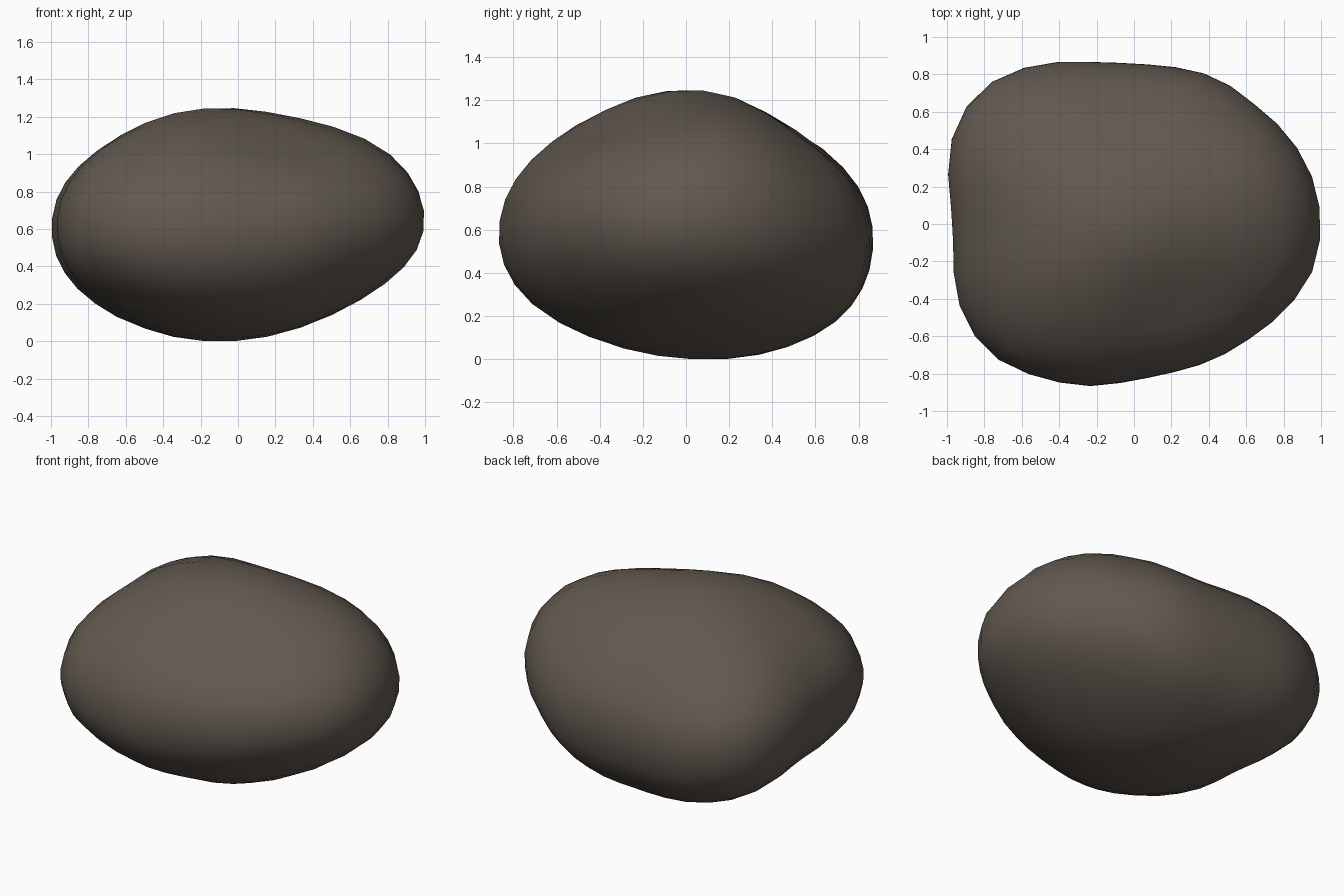
import bpy, bmesh, math
from mathutils import Vector

cube = bpy.data.objects.get("Cube")
if cube:
    bpy.data.objects.remove(cube, do_unlink=True)

# Plan outline: radius every 15 degrees, counter-clockwise from +x
OUTLINE = [1.0, .985, .95, .91, .90, .87, .86, .90, .99, 1.075, 1.09, 1.03,
           .97, 1.0, 1.04, 1.025, .955, .895, .835, .82, .84, .87, .93, .99]
HALF_HEIGHT = 0.627

# Swellings and hollows: direction, height, spread
BUMPS = [
    ((.4, -.5, -.75), .05, .45),     # full underside, front left
    ((-.15, -.75, -.6), .035, .4),   # full underside, front
    ((-.5, .5, -.65), .03, .4),      # full underside, back right
    ((.2, .75, -.6), .02, .35),      # full underside, back
    ((.72, .22, .65), .06, .4),      # upper left shoulder
    ((.35, -.5, .8), -.06, .4),      # hollow on the upper front left
    ((.05, .6, .78), -.03, .32),     # hollow on the upper back
]


def outline_radius(angle):
    """Smooth periodic interpolation of the plan outline."""
    n = len(OUTLINE)
    pos = (angle / math.tau * n) % n
    i, t = int(pos), pos % 1
    a, b, c, d = (OUTLINE[(i + k) % n] for k in (-1, 0, 1, 2))
    return b + t / 2 * (c - a + t * (2*a - 5*b + 4*c - d + t * (3*(b - c) + d - a)))


def stone_point(v):
    """Move a point of a unit sphere onto the stone."""
    angle = math.atan2(v.y, v.x)
    ring = math.hypot(v.x, v.y)
    lobes = 1 - 0.6 * v.z ** 4
    radius = ring * (0.92 + (outline_radius(angle) - 0.92) * lobes)
    # The crown and the belly lean away from the centre
    lean = v.z ** 2
    x = radius * math.cos(angle) - 0.10 * lean
    y = radius * math.sin(angle) + (0.0 if v.z > 0 else 0.11) * lean
    # Shoulders drop below a true ellipsoid, front and back sag
    shoulder = (2 * ring * v.z) ** 2
    z = HALF_HEIGHT * (v.z - math.copysign(0.05 * shoulder, v.z))
    z -= 0.055 * v.y ** 2 + 0.015 * v.y - 0.015 * v.x
    point = Vector((x, y, z))
    for direction, height, spread in BUMPS:
        distance = (v - Vector(direction).normalized()).length
        point += v * height * math.exp(-(distance / spread) ** 2)
    return point


# Stone body from an evenly divided cube
bm = bmesh.new()
bmesh.ops.create_cube(bm, size=2)
bmesh.ops.subdivide_edges(bm, edges=bm.edges[:], cuts=8, use_grid_fill=True)
for vert in bm.verts:
    even = Vector([math.tan(c * math.pi / 4) for c in vert.co])
    vert.co = stone_point(even.normalized())

# Centre it and stand it on the ground
low = Vector([min(v.co[axis] for v in bm.verts) for axis in range(3)])
high = Vector([max(v.co[axis] for v in bm.verts) for axis in range(3)])
base = Vector(((low.x + high.x) / 2, (low.y + high.y) / 2, low.z))
bmesh.ops.translate(bm, verts=bm.verts[:], vec=-base)
bmesh.ops.recalc_face_normals(bm, faces=bm.faces[:])
for face in bm.faces:
    face.smooth = True

mesh = bpy.data.meshes.new("stone")
bm.to_mesh(mesh)
bm.free()
stone = bpy.data.objects.new("stone", mesh)
bpy.context.collection.objects.link(stone)

# Warm grey-brown stone
colour = (0.122, 0.1, 0.08, 1)
mat = bpy.data.materials.new("grey brown stone")
mat.use_nodes = True
mat.diffuse_color = colour
bsdf = next(n for n in mat.node_tree.nodes if n.type == 'BSDF_PRINCIPLED')
bsdf.inputs["Base Color"].default_value = colour
mesh.materials.append(mat)
